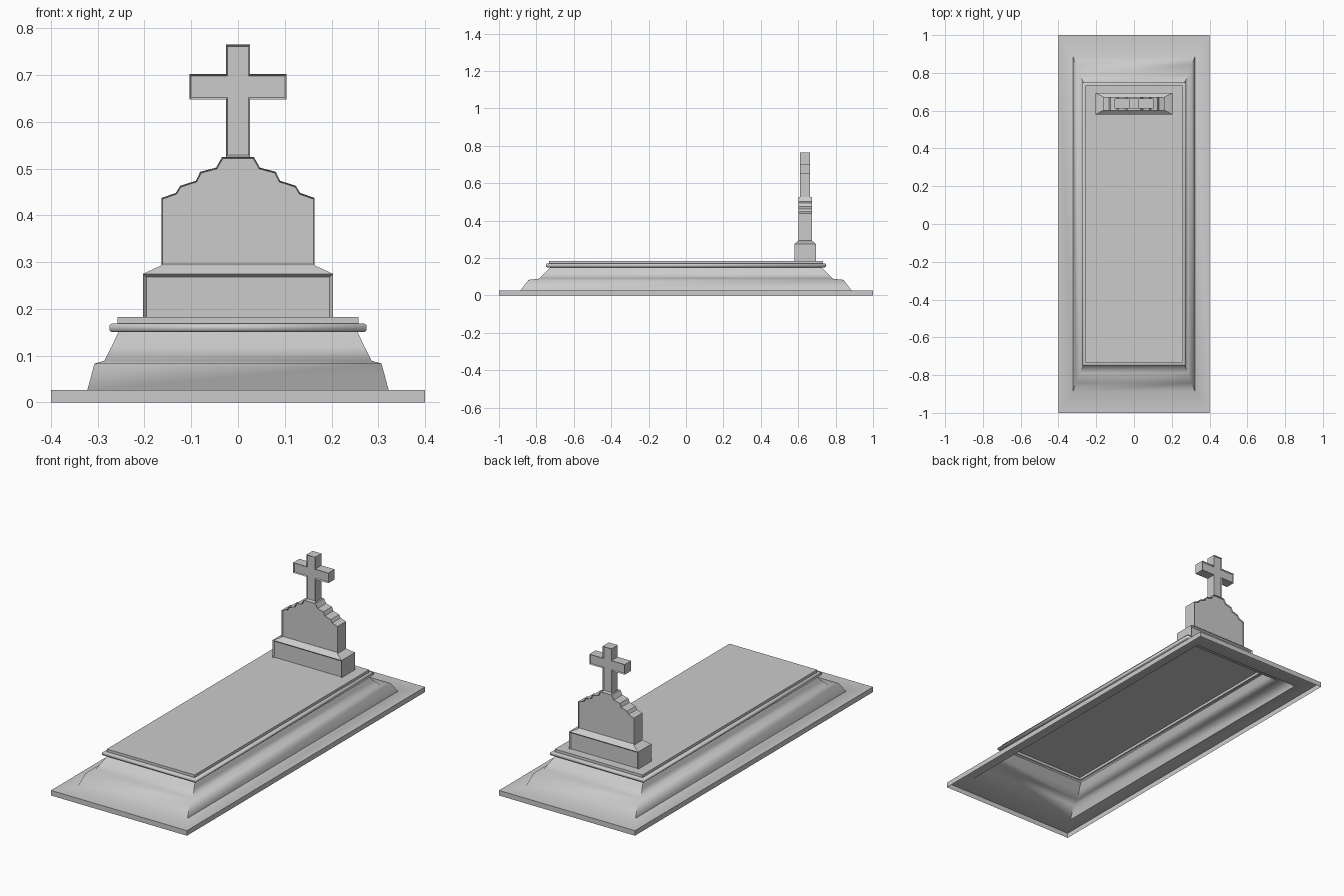
import bpy, bmesh, math

if "Cube" in bpy.data.objects:
    bpy.data.objects.remove(bpy.data.objects["Cube"])

CY = 0.637  # headstone centre along y


def finish(name, bm, angle):
    me = bpy.data.meshes.new(name)
    bm.to_mesh(me)
    bm.free()
    ob = bpy.data.objects.new(name, me)
    bpy.context.collection.objects.link(ob)
    bpy.ops.object.select_all(action='DESELECT')
    ob.select_set(True)
    bpy.context.view_layer.objects.active = ob
    bpy.ops.object.shade_smooth_by_angle(angle=math.radians(angle))
    return ob


def ring_stack(name, rings, cy=0.0, angle=30):
    """Rectangular rings (half x, half y, z) joined bottom to top, capped on top."""
    bm = bmesh.new()
    loops = [[bm.verts.new((sx * x, cy + sy * y, z))
              for sx, sy in ((-1, -1), (1, -1), (1, 1), (-1, 1))]
             for x, y, z in rings]
    for a, b in zip(loops, loops[1:]):
        for i in range(4):
            j = (i + 1) % 4
            bm.faces.new((a[i], a[j], b[j], b[i]))
    bm.faces.new(loops[-1])
    return bm


def recess(bm, width, depth):
    """Sink a panel into the large front and back faces."""
    bm.normal_update()
    for sign in (-1, 1):
        faces = [f for f in bm.faces if f.normal.y * sign > 0.99]
        bmesh.ops.inset_region(bm, faces=faces, thickness=width, depth=-depth,
                               use_even_offset=True)
        bm.normal_update()


def slab_from_half(name, half, thick, width, depth):
    """Mirror a right-hand x/z outline and extrude it along y."""
    pts = half + [(-x, z) for x, z in reversed(half)]
    bm = bmesh.new()
    front = [bm.verts.new((x, CY - thick / 2, z)) for x, z in pts]
    back = [bm.verts.new((x, CY + thick / 2, z)) for x, z in pts]
    bm.faces.new(front)
    bm.faces.new(back[::-1])
    n = len(pts)
    for i in range(n):
        j = (i + 1) % n
        bm.faces.new((front[j], front[i], back[i], back[j]))
    bmesh.ops.recalc_face_normals(bm, faces=bm.faces[:])
    recess(bm, width, depth)
    return finish(name, bm, 30)


# Grave base: open-bottomed shell with plinth, moulded slope and lid
finish("grave_base", ring_stack("grave_base", [
    (0.40, 1.00, 0.0), (0.40, 1.00, 0.027),
    (0.322, 0.885, 0.027), (0.307, 0.842, 0.083),
    (0.286, 0.787, 0.089), (0.270, 0.755, 0.120), (0.256, 0.725, 0.150),
    (0.270, 0.744, 0.150), (0.275, 0.749, 0.154), (0.275, 0.749, 0.165),
    (0.270, 0.745, 0.169), (0.258, 0.733, 0.169), (0.258, 0.733, 0.183),
]), 65)

# Headstone foot with recessed front and back panels
foot = ring_stack("headstone_foot", [
    (0.203, 0.057, 0.183), (0.203, 0.057, 0.275), (0.164, 0.036, 0.293)], CY)
recess(foot, 0.007, 0.008)
finish("headstone_foot", foot, 30)

# Stepped headstone
slab_from_half("headstone", [
    (0.164, 0.293), (0.164, 0.437), (0.133, 0.448), (0.124, 0.463),
    (0.090, 0.474), (0.081, 0.493), (0.047, 0.502), (0.034, 0.525)],
    0.072, 0.003, 0.006)

# Cross
slab_from_half("cross", [
    (0.026, 0.525), (0.026, 0.648), (0.104, 0.648), (0.104, 0.702),
    (0.026, 0.702), (0.026, 0.765)], 0.053, 0.004, 0.006)
